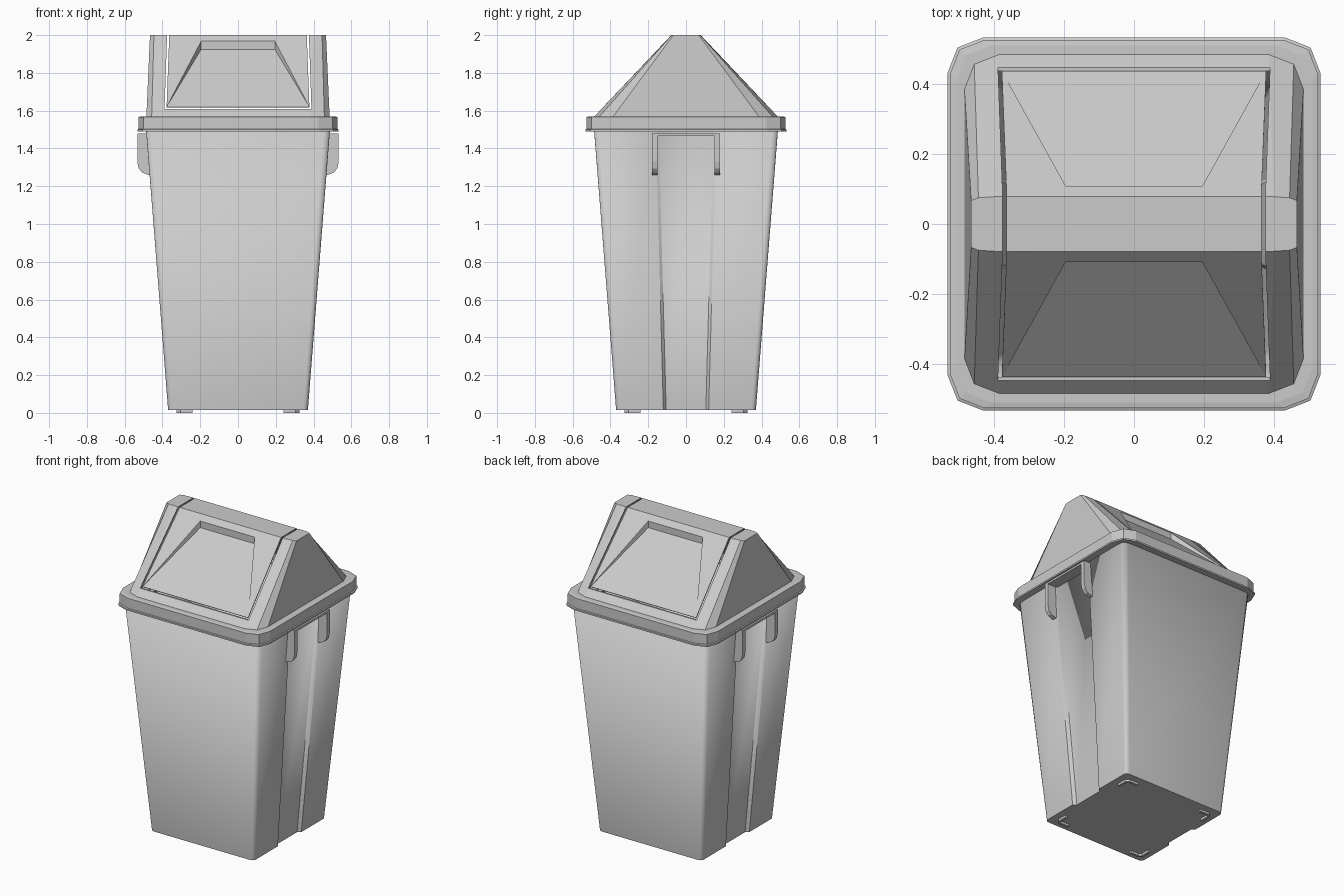
import bpy, bmesh, math

if "Cube" in bpy.data.objects:
    bpy.data.objects.remove(bpy.data.objects["Cube"])


def make_object(name, verts, faces):
    bm = bmesh.new()
    vs = [bm.verts.new(v) for v in verts]
    for f in faces:
        bm.faces.new([vs[i] for i in f])
    bmesh.ops.recalc_face_normals(bm, faces=bm.faces)
    me = bpy.data.meshes.new(name)
    bm.to_mesh(me)
    bm.free()
    ob = bpy.data.objects.new(name, me)
    bpy.context.collection.objects.link(ob)
    return ob


def ring(quad):
    """Mirror one quadrant of a cross-section into a full closed loop."""
    rev = quad[::-1]
    return (quad + [(-x, y) for x, y in rev] + [(-x, -y) for x, y in quad]
            + [(x, -y) for x, y in rev])


def loft(name, sections, cap_start=False, cap_end=False):
    """Skin a stack of (z, quadrant) sections."""
    verts, faces = [], []
    for z, quad in sections:
        loop = ring(quad)
        n = len(loop)
        verts += [(x, y, z) for x, y in loop]
    for k in range(len(sections) - 1):
        for i in range(n):
            j = (i + 1) % n
            faces.append((k * n + i, k * n + j, (k + 1) * n + j, (k + 1) * n + i))
    if cap_start:
        faces.append(tuple(range(n)))
    if cap_end:
        faces.append(tuple(range(len(verts) - n, len(verts))))
    return make_object(name, verts, faces)


def prism(name, poly, low, high, place):
    """Extrude a 2D outline between low and high; place maps (u, v, w) to xyz."""
    n = len(poly)
    verts = [place(u, v, w) for w in (low, high) for u, v in poly]
    faces = [tuple(range(n)), tuple(range(n, 2 * n))]
    faces += [(i, (i + 1) % n, n + (i + 1) % n, n + i) for i in range(n)]
    return make_object(name, verts, faces)


def mirror(ob, x=True, y=False):
    m = ob.modifiers.new("Mirror", 'MIRROR')
    m.use_axis = (x, y, False)
    m.use_clip = False
    m.use_mirror_merge = False


def shell(ob, thickness):
    m = ob.modifiers.new("Shell", 'SOLIDIFY')
    m.thickness = thickness
    m.offset = -1


# Tapered body with a recessed channel on both sides and rounded corners
def body_quad(h, w, r, depth=0.02):
    arc = [(h - r + r * math.cos(math.radians(a)), h - r + r * math.sin(math.radians(a)))
           for a in (0, 22.5, 45, 67.5, 90)]
    return [(h - depth, w), (h, w + 0.015)] + arc


body = loft("bin_body", [(0.015, body_quad(0.37, 0.105, 0.025)),
                         (1.50, body_quad(0.487, 0.145, 0.035))], cap_start=True)
bpy.context.view_layer.objects.active = body
body.select_set(True)
bpy.ops.object.shade_smooth_by_angle(angle=math.radians(30))
body.select_set(False)
shell(body, 0.01)


# Lid: overhanging rim and gabled roof in one shell
def lid_quad(h):
    return [(h, h - 0.10), (h - 0.028, h - 0.028), (h - 0.10, h)]


lid = loft("lid", [
    (1.495, lid_quad(0.47)),
    (1.49, lid_quad(0.533)),
    (1.50, lid_quad(0.533)),
    (1.503, lid_quad(0.527)),
    (1.567, lid_quad(0.527)),
    (1.57, lid_quad(0.51)),
    (1.57, lid_quad(0.485)),
    (2.0, [(0.466, 0.067), (0.445, 0.075), (0.40, 0.078)]),
], cap_end=True)
shell(lid, 0.008)

# Opening that runs over the ridge from front to back
opening = prism("opening_cutter", [(-0.389, 1.61), (0.389, 1.61), (0.372, 2.1), (-0.372, 2.1)],
                -0.7, 0.7, lambda u, v, w: (u, w, v))
opening.hide_render = True
opening.hide_viewport = False
opening.display_type = 'WIRE'
cut = lid.modifiers.new("Opening", 'BOOLEAN')
cut.operation = 'DIFFERENCE'
cut.solver = 'EXACT'
cut.object = opening

# Swing flap: two sloped sides with wedge-shaped push recesses, joined at the ridge
verts, faces = [], []
for s in (-1, 1):
    b = len(verts)
    for x, y, z in ((0.378, 0.438, 1.62), (0.364, 0.078, 2.0),
                    (0.195, 0.108, 1.968), (0.195, 0.108, 1.925)):
        verts += [(-x, s * y, z), (x, s * y, z)]
    # index pairs: 0/1 bottom, 2/3 ridge, 4/5 recess top, 6/7 recess inner
    for f in ((0, 4, 2), (1, 3, 5), (2, 4, 5, 3), (4, 6, 7, 5),
              (0, 1, 7, 6), (0, 6, 4), (1, 5, 7)):
        faces.append(tuple(b + i for i in f))
faces.append((2, 3, 11, 10))
flap = make_object("swing_flap", verts, faces)
shell(flap, 0.006)

# Side handles: pairs of hanging plates joined by a top plate
plate = prism("handle_plates", [(0.472, 1.48), (0.533, 1.48), (0.533, 1.33), (0.526, 1.295),
                                (0.508, 1.272), (0.475, 1.26), (0.46, 1.26)],
              0.152, 0.18, lambda u, v, w: (u, w, v))
mirror(plate, True, True)
bar = prism("handle_top", [(0.46, 1.467), (0.533, 1.467), (0.533, 1.48), (0.46, 1.48)],
            -0.18, 0.18, lambda u, v, w: (u, w, v))
mirror(bar)

# L-shaped feet at the four bottom corners
feet = prism("feet", [(0.24, 0.31), (0.30, 0.31), (0.31, 0.30), (0.31, 0.24), (0.325, 0.24),
                      (0.325, 0.305), (0.305, 0.325), (0.24, 0.325)],
             0.0, 0.02, lambda u, v, w: (u, v, w))
mirror(feet, True, True)
